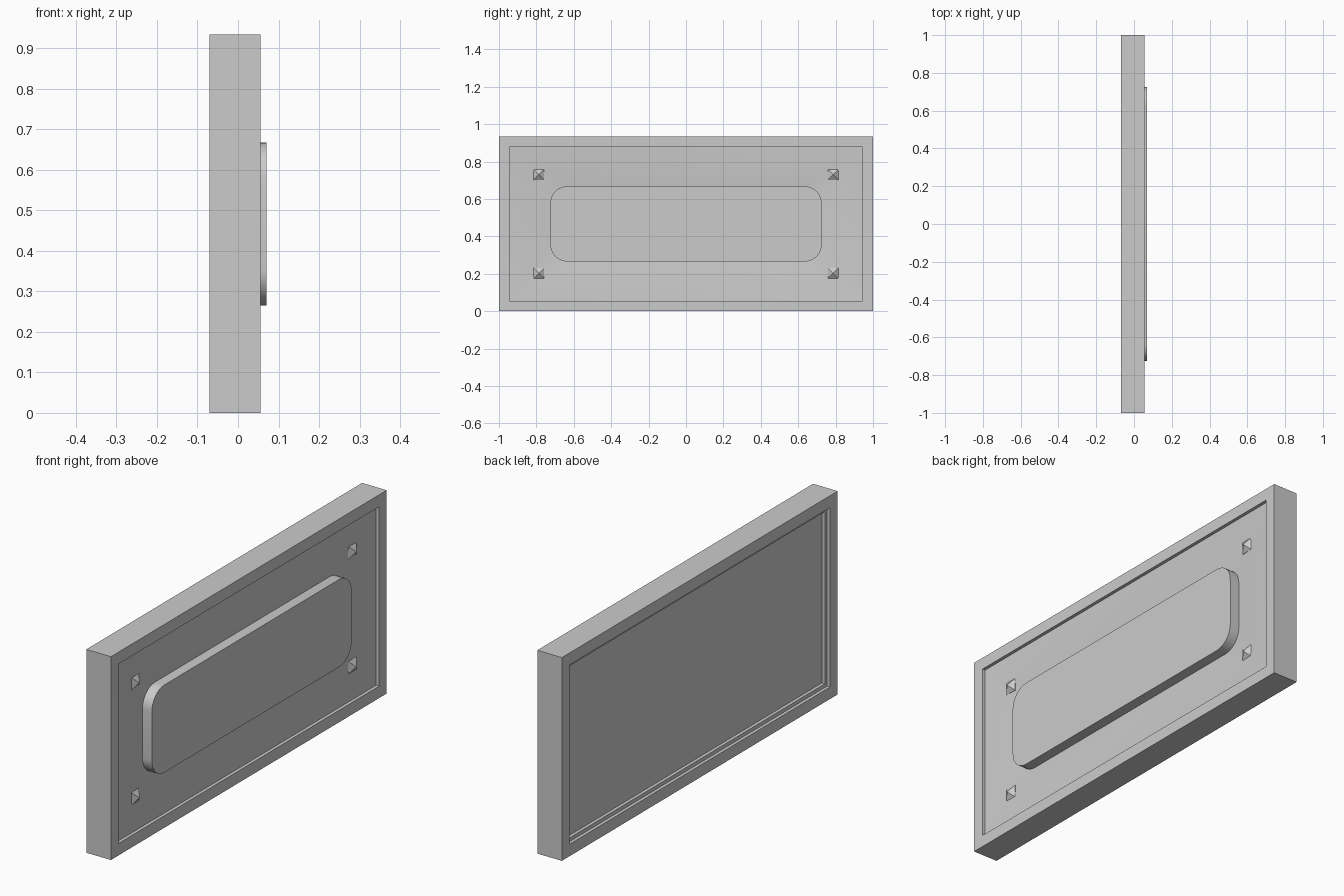
import bpy, bmesh, math

if "Cube" in bpy.data.objects:
    bpy.data.objects.remove(bpy.data.objects["Cube"])

CZ = 0.4665            # centre height of the panel
HY, HZ = 1.0, 0.4665   # half extents


def finish(bm, name, smooth=False):
    bmesh.ops.recalc_face_normals(bm, faces=bm.faces)
    me = bpy.data.meshes.new(name)
    bm.to_mesh(me)
    bm.free()
    ob = bpy.data.objects.new(name, me)
    bpy.context.collection.objects.link(ob)
    if smooth:
        bpy.ops.object.select_all(action='DESELECT')
        ob.select_set(True)
        bpy.context.view_layer.objects.active = ob
        bpy.ops.object.shade_smooth_by_angle(angle=math.radians(30))
    return ob


def rect(bm, inset, x):
    y, z = HY - inset, HZ - inset
    return [bm.verts.new((x, sy * y, CZ + sz * z))
            for sy, sz in ((1, 1), (-1, 1), (-1, -1), (1, -1))]


def rounded(bm, hy, hz, r, x, n=8):
    # four corner arcs, each a list of n + 1 vertices
    arcs = []
    for k, (sy, sz) in enumerate(((1, 1), (-1, 1), (-1, -1), (1, -1))):
        arcs.append([])
        for i in range(n + 1):
            a = math.pi / 2 * (k + i / n)
            arcs[k].append(bm.verts.new((x, sy * (hy - r) + r * math.cos(a),
                                         CZ + sz * (hz - r) + r * math.sin(a))))
    return arcs


def bridge(bm, a, b):
    for i in range(len(a)):
        j = (i + 1) % len(a)
        bm.faces.new((a[i], a[j], b[j], b[i]))


# Frame: rectangular loops from the front recess, round the outside,
# to the stepped recess and flat sheet at the back
bm = bmesh.new()
steps = [(0.055, 0.040), (0.055, 0.055), (0, 0.055), (0, -0.07),
         (0.055, -0.07), (0.055, -0.055), (0.072, -0.055), (0.072, -0.04)]
loops = [rect(bm, i, x) for i, x in steps]
for a, b in zip(loops, loops[1:]):
    bridge(bm, a, b)
bm.faces.new(loops[-1])
finish(bm, "frame")

# Dished front panel sloping in to the foot of the raised plate
bm = bmesh.new()
outer = rect(bm, 0.055, 0.040)
arcs = rounded(bm, 0.725, 0.201, 0.09, 0.022)
for k in range(4):
    for p, q in zip(arcs[k], arcs[k][1:]):
        bm.faces.new((outer[k], q, p))
    m = (k + 1) % 4
    bm.faces.new((outer[k], outer[m], arcs[m][0], arcs[k][-1]))
bmesh.ops.recalc_face_normals(bm, faces=bm.faces)
panel = finish(bm, "dished_panel", True)
if panel.data.polygons[0].normal.x < 0:
    panel.data.flip_normals()

# Raised plate with rounded corners
bm = bmesh.new()
low = sum(rounded(bm, 0.725, 0.201, 0.09, 0.022), [])
top = sum(rounded(bm, 0.725, 0.201, 0.09, 0.070), [])
bridge(bm, low, top)
bm.faces.new(top)
finish(bm, "raised_plate", True)

# Four pyramid studs in the corners of the panel
for sy in (-1, 1):
    for sz in (-1, 1):
        bm = bmesh.new()
        y, z, h = sy * 0.787, CZ + sz * 0.264, 0.029
        base = [bm.verts.new((0.022, y + a * h, z + b * h))
                for a, b in ((1, 1), (-1, 1), (-1, -1), (1, -1))]
        mid = [bm.verts.new((0.029, v.co.y, v.co.z)) for v in base]
        tip = bm.verts.new((0.05, y, z))
        bridge(bm, base, mid)
        bm.faces.new(base)
        for i in range(4):
            bm.faces.new((mid[i], mid[(i + 1) % 4], tip))
        finish(bm, "corner_stud")
